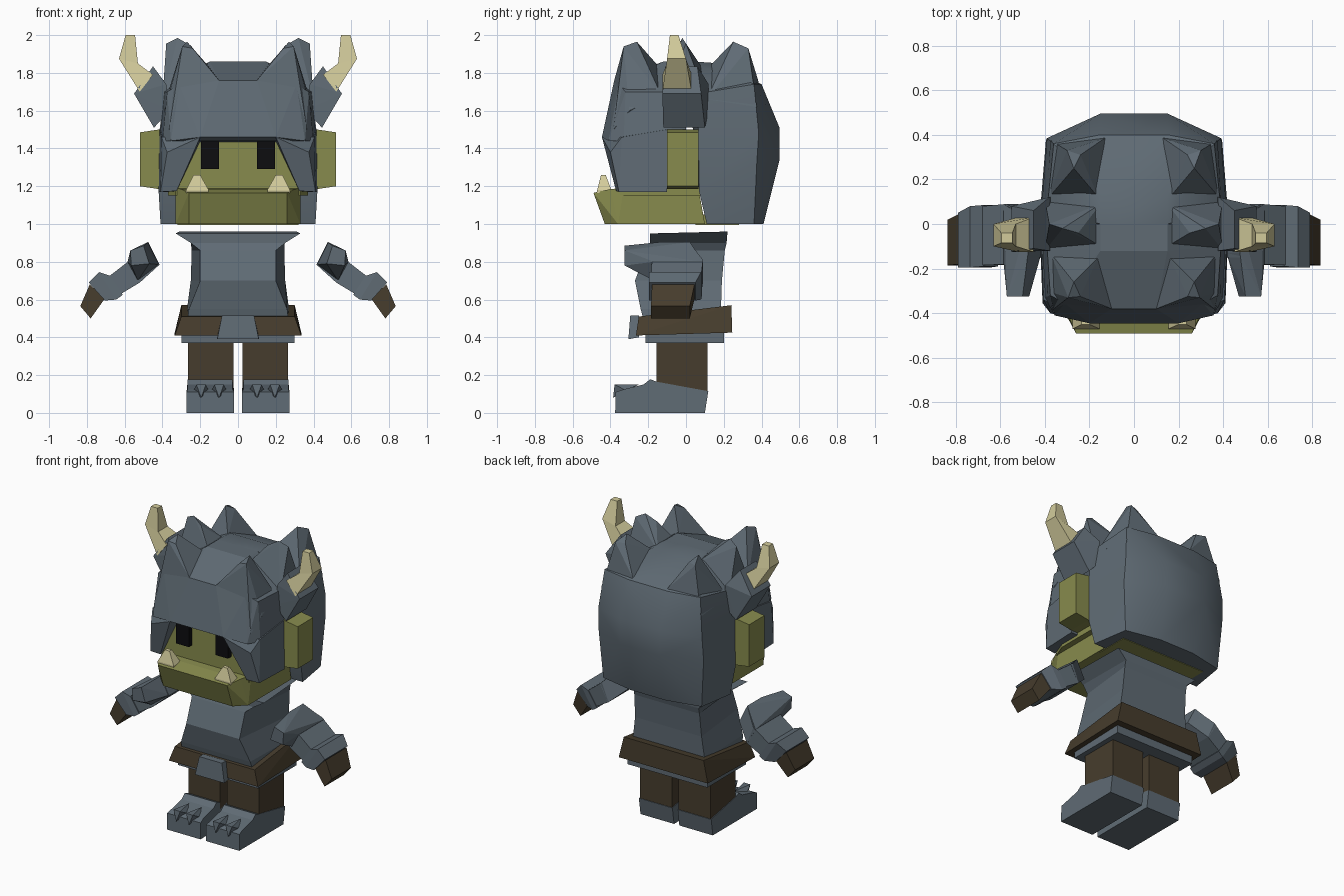
import bpy, bmesh, math
from mathutils import Vector

if "Cube" in bpy.data.objects:
    bpy.data.objects.remove(bpy.data.objects["Cube"])


def material(name, rgb):
    m = bpy.data.materials.new(name)
    m.use_nodes = True
    m.diffuse_color = (*rgb, 1)
    b = m.node_tree.nodes["Principled BSDF"]
    b.inputs["Base Color"].default_value = (*rgb, 1)
    b.inputs["Roughness"].default_value = 0.9
    return m


SLATE = material("slate_fur", (0.115, 0.147, 0.175))
GREEN = material("olive_skin", (0.245, 0.26, 0.075))
BROWN = material("dark_leather", (0.062, 0.046, 0.026))
BONE = material("bone", (0.65, 0.60, 0.33))
BLACK = material("eye_black", (0.004, 0.004, 0.005))


def finish(bm, name, mat):
    bmesh.ops.recalc_face_normals(bm, faces=bm.faces[:])
    me = bpy.data.meshes.new(name)
    bm.to_mesh(me)
    bm.free()
    me.materials.append(mat)
    ob = bpy.data.objects.new(name, me)
    bpy.context.collection.objects.link(ob)
    return ob


def mirror(pts):
    return [(-x, y, z) for x, y, z in pts]


def hull(name, pts, mat):
    """Solid faceted block around a few corner points."""
    bm = bmesh.new()
    for p in pts:
        bm.verts.new(p)
    bmesh.ops.convex_hull(bm, input=bm.verts[:])
    loose = [v for v in bm.verts if not v.link_faces]
    bmesh.ops.delete(bm, geom=loose, context='VERTS')
    bmesh.ops.dissolve_limit(bm, angle_limit=math.radians(1), verts=bm.verts[:], edges=bm.edges[:])
    return finish(bm, name, mat)


def sym(name, pts, mat):
    """Block symmetric about the middle."""
    return hull(name, pts + mirror(pts), mat)


def pair(name, pts, mat):
    """Same block on both sides."""
    hull("left_" + name, pts, mat)
    hull("right_" + name, mirror(pts), mat)


def loft(name, rings, mat):
    """Skin closed rings of equal length and cap the ends."""
    bm = bmesh.new()
    vs = [[bm.verts.new(p) for p in r] for r in rings]
    n = len(vs[0])
    for a, b in zip(vs, vs[1:]):
        for i in range(n):
            bm.faces.new((a[i], a[(i + 1) % n], b[(i + 1) % n], b[i]))
    bm.faces.new(vs[0])
    bm.faces.new(vs[-1])
    return finish(bm, name, mat)


def loft_pair(name, rings, mat):
    loft("left_" + name, rings, mat)
    loft("right_" + name, [mirror(r) for r in rings], mat)


def box(x0, x1, y0, y1, z0, z1):
    return [(x, y, z) for x in (x0, x1) for y in (y0, y1) for z in (z0, z1)]


def slab(a, b, ya, yb):
    """Rectangle ring from upper (x, z) point a to lower point b, across y."""
    return [(a[0], ya, a[1]), (a[0], yb, a[1]), (b[0], yb, b[1]), (b[0], ya, b[1])]


# Torso: z front, z back, half width front, half width back, y front, y back
torso = [(.40, .40, .28, .28, -.20, .19), (.55, .55, .26, .27, -.24, .185),
         (.70, .70, .20, .25, -.27, .19), (.86, .86, .20, .245, -.21, .205),
         (.90, .90, .25, .245, -.19, .215), (.95, .96, .33, .31, -.19, .22)]
loft("torso", [[(-f, yf, zf), (f, yf, zf), (b, yb, zb), (-b, yb, zb)]
               for zf, zb, f, b, yf, yb in torso], SLATE)
sym("tunic_hem", box(0, .30, -.215, .20, .37, .45), SLATE)
sym("belt", [(.335, -.265, .41), (.335, .245, .425), (.30, -.25, .51), (.30, .24, .57)], BROWN)
sym("buckle", [(.11, -.305, .39), (.085, -.295, .515), (.11, -.25, .40), (.085, -.25, .515)], SLATE)

# Legs and boots
pair("leg", box(.025, .265, -.155, .115, .10, .42), BROWN)
boot = [(.10, 0), (.118, .115), (-.155, .165), (-.19, .178), (-.225, .15), (-.33, .125), (-.372, .11), (-.375, 0)]
loft_pair("boot", [[(x + (d if z > .12 else 0), y, z) for y, z in boot]
                   for x, d in ((.02, .008), (.272, -.005))], SLATE)
for i, cx in enumerate((.10, .195)):
    pair(f"toe_claw_{i + 1}", [(cx - .04, -.32, .12), (cx + .04, -.32, .12), (cx - .025, -.378, .15),
                               (cx + .025, -.378, .15), (cx, -.386, .08), (cx, -.25, .15)], SLATE)

# Arms: bent sleeve, cuff and mitten
pair("upper_sleeve", slab((.50, .885), (.47, .79), -.325, -.325) + slab((.57, .86), (.565, .78), -.325, -.325)
     + slab((.475, .905), (.415, .785), -.13, .02) + slab((.585, .80), (.53, .70), -.17, .09), SLATE)
loft_pair("forearm", [slab((.475, .90), (.415, .785), -.15, .02), slab((.57, .81), (.52, .69), -.18, .09),
                      slab((.68, .725), (.62, .63), -.185, .08)], SLATE)
loft_pair("cuff", [slab((.675, .725), (.61, .625), -.19, .085), slab((.735, .745), (.645, .60), -.195, .08),
                   slab((.79, .69), (.705, .595), -.195, .05)], SLATE)
loft_pair("mitten", [slab((.785, .68), (.705, .605), -.18, .045),
                     slab((.835, .565), (.78, .50), -.185, .02)], BROWN)

# Head, jaw and ears
sym("face", [(.33, -.35, 1.15), (.33, -.35, 1.47), (.37, -.25, 1.15), (.37, -.25, 1.47),
             (.37, .12, 1.15), (.37, .12, 1.5)], GREEN)
sym("jaw", [(.26, -.49, 1.165), (.30, -.40, 1.185), (.33, -.33, 1.19), (.33, .07, 1.165),
            (.26, -.43, 1.0), (.33, -.36, 1.0), (.33, .10, 1.0)], GREEN)
sym("head_underside", box(0, .32, .05, .28, .996, 1.05), GREEN)
pair("ear", box(.36, .42, -.10, .065, 1.185, 1.50) + box(.515, .52, -.10, .065, 1.20, 1.485), GREEN)
pair("eye", box(.10, .195, -.386, -.34, 1.29, 1.44), BLACK)
pair("tusk", box(.155, .275, -.47, -.395, 1.165, 1.18) + box(.20, .235, -.45, -.425, 1.255, 1.26), BONE)

# Front hair: cap with fringe, and a side lock on each side
sym("front_hair", [(.20, -.445, 1.46), (.19, -.35, 1.435), (.355, -.41, 1.44), (.40, -.33, 1.44),
                   (.10, -.38, 1.76), (.31, -.355, 1.74), (.375, -.32, 1.70), (.415, -.10, 1.45),
                   (.39, -.10, 1.70), (.15, -.12, 1.86), (.15, .0, 1.86), (.39, .0, 1.69), (.40, .0, 1.47)], SLATE)
pair("side_lock", [(.20, -.445, 1.46), (.20, -.36, 1.44), (.375, -.40, 1.38), (.325, -.37, 1.175),
                   (.41, -.355, 1.17), (.405, -.34, 1.46), (.42, -.10, 1.17), (.33, -.10, 1.17),
                   (.415, -.10, 1.50), (.33, -.10, 1.50)], SLATE)

# Back hair
back = sym("back_hair", [(.15, .0, 1.86), (.15, .13, 1.855), (.39, .06, 1.69), (.15, .40, 1.74),
                         (.36, .36, 1.74), (.15, .495, 1.51), (.15, .495, 1.34), (.13, .41, 1.0),
                         (.39, .385, 1.48), (.395, .375, 1.33), (.37, .36, 1.0),
                         (.415, .065, 1.5), (.42, .07, 1.17), (.41, .11, 1.0)], SLATE)
bpy.context.view_layer.objects.active = back
back.select_set(True)
bpy.ops.object.shade_smooth_by_angle(angle=math.radians(28))

# Hair tufts in a row along each side of the crown
pair("front_tuft", [(.24, -.325, 1.93), (.295, -.33, 1.94), (.27, -.26, 1.965), (.10, -.38, 1.76),
                    (.365, -.385, 1.50), (.375, -.13, 1.68), (.16, -.15, 1.84), (.39, -.30, 1.60)], SLATE)
pair("middle_tuft", [(.25, -.04, 1.945), (.32, -.02, 1.985), (.38, .0, 1.955), (.15, -.10, 1.82),
                     (.15, .09, 1.82), (.40, -.12, 1.66), (.40, .11, 1.66)], SLATE)
pair("back_tuft", [(.24, .31, 1.93), (.30, .33, 1.93), (.27, .25, 1.965), (.13, .385, 1.75),
                   (.375, .375, 1.62), (.39, .11, 1.66), (.16, .12, 1.83)], SLATE)

# Horns in their fur sockets
pair("horn_socket", [(.45, -.11, 1.835), (.45, .06, 1.835), (.55, -.125, 1.69), (.55, .08, 1.69),
                     (.445, -.12, 1.51), (.445, .10, 1.51), (.36, -.12, 1.60), (.36, .12, 1.60),
                     (.38, -.12, 1.74), (.38, .12, 1.74)], SLATE)
loft_pair("horn", [slab((.45, 1.79), (.52, 1.70), -.125, .03), slab((.53, 1.85), (.63, 1.875), -.10, .0),
                   slab((.545, 2.0), (.595, 2.0), -.085, -.04)], BONE)
